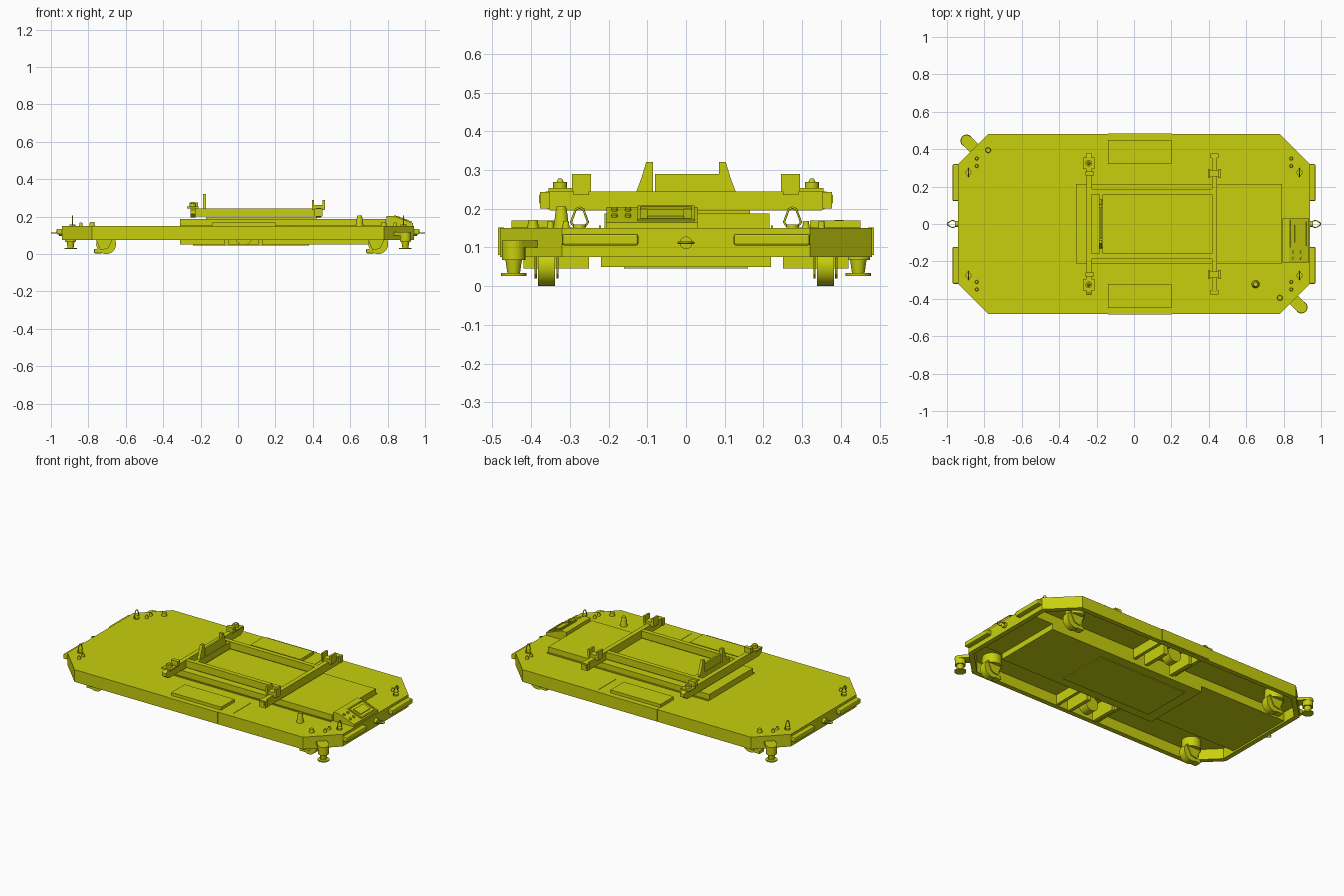
import bpy, bmesh, math
from mathutils import Matrix, Vector

cube = bpy.data.objects.get("Cube")
if cube:
    bpy.data.objects.remove(cube, do_unlink=True)

paint = bpy.data.materials.new("lime_yellow_paint")
paint.use_nodes = True
LIME = (0.58, 0.63, 0.004, 1)
paint.diffuse_color = LIME
paint.node_tree.nodes["Principled BSDF"].inputs["Base Color"].default_value = LIME


def add(name, bm, smooth=False):
    bmesh.ops.recalc_face_normals(bm, faces=bm.faces)
    mesh = bpy.data.meshes.new(name)
    bm.to_mesh(mesh)
    bm.free()
    mesh.materials.append(paint)
    obj = bpy.data.objects.new(name, mesh)
    bpy.context.collection.objects.link(obj)
    if smooth:
        bpy.ops.object.select_all(action='DESELECT')
        obj.select_set(True)
        bpy.context.view_layer.objects.active = obj
        bpy.ops.object.shade_smooth_by_angle()
    return obj


def box(name, x, y, z, bevel=0):
    """Box from (min, max) ranges."""
    bm = bmesh.new()
    bmesh.ops.create_cube(bm, size=1)
    for v in bm.verts:
        for i, r in enumerate((x, y, z)):
            v.co[i] = r[0] if v.co[i] < 0 else r[1]
    if bevel:
        bmesh.ops.bevel(bm, geom=bm.edges[:], offset=bevel, segments=2,
                        profile=0.5, affect='EDGES')
    return add(name, bm)


def prism(name, outline, depth, to3d):
    """Extrude a 2D outline through the range depth; to3d maps (u, v, d)."""
    bm = bmesh.new()
    face = bm.faces.new([bm.verts.new(to3d(u, v, depth[0])) for u, v in outline])
    new = bmesh.ops.extrude_face_region(bm, geom=[face])["geom"]
    shift = Vector(to3d(0, 0, depth[1])) - Vector(to3d(0, 0, depth[0]))
    bmesh.ops.translate(bm, vec=shift, verts=[g for g in new if isinstance(g, bmesh.types.BMVert)])
    return add(name, bm)


def along_z(u, v, d): return (u, v, d)
def along_y(u, v, d): return (u, d, v)
def along_x(u, v, d): return (d, u, v)


def cyl(name, center, r1, depth, r2=None, axis='Z', sides=24):
    bm = bmesh.new()
    bmesh.ops.create_cone(bm, cap_ends=True, segments=sides, radius1=r1,
                          radius2=r1 if r2 is None else r2, depth=depth)
    if axis != 'Z':
        bm.transform(Matrix.Rotation(math.pi / 2, 4, 'X' if axis == 'Y' else 'Y'))
    bm.transform(Matrix.Translation(center))
    return add(name, bm, True)


def wire_loop(name, points, radius):
    curve = bpy.data.curves.new(name, 'CURVE')
    curve.dimensions = '3D'
    curve.bevel_depth = radius
    curve.bevel_resolution = 2
    spline = curve.splines.new('POLY')
    spline.points.add(len(points) - 1)
    for p, co in zip(spline.points, points):
        p.co = (*co, 1)
    spline.use_cyclic_u = True
    curve.materials.append(paint)
    bpy.context.collection.objects.link(bpy.data.objects.new(name, curve))


def octagon(inset):
    a, b, c = 0.94 - inset, 0.48 - inset, 0.16 - inset * 0.58
    return [(a, b - c), (a - c, b), (c - a, b), (-a, b - c),
            (-a, c - b), (c - a, -b), (a - c, -b), (a, c - b)]


# Hollow chassis: top plate and chamfered side wall
prism("top_plate", octagon(0), (0.14, 0.15), along_z)
bm = bmesh.new()
rings = [[bm.verts.new((x, y, z)) for x, y in octagon(i)]
         for i, z in ((0, 0.14), (0, 0.075), (0.03, 0.075), (0.03, 0.14))]
for a, b in zip(rings, rings[1:]):
    for i in range(8):
        j = (i + 1) % 8
        bm.faces.new((a[i], a[j], b[j], b[i]))
add("side_wall", bm)

# Central underbody
box("underbody_channel", (-0.91, 0.91), (-0.22, 0.22), (0.085, 0.14))
box("battery_box", (-0.31, 0.78), (-0.22, 0.22), (0.05, 0.14))
box("battery_cover", (-0.24, 0.38), (-0.16, 0.16), (0.045, 0.05))

# Raised deck and lift base
box("raised_deck", (-0.31, 0.79), (-0.21, 0.215), (0.15, 0.187))
box("lift_base", (-0.17, 0.42), (-0.165, 0.165), (0.187, 0.195))
for s in (-1, 1):
    box("deck_trim", (-0.31, 0.79), (s * 0.222 - 0.003, s * 0.222 + 0.003), (0.15, 0.156))

# Lift frame: long rails and cross rails with sloped ends
for s in (-1, 1):
    box("frame_rail", (-0.24, 0.43), (s * 0.172 - 0.014, s * 0.172 + 0.014), (0.2, 0.243))
rail_profile = [(-0.38, 0.215), (-0.35, 0.195), (0.35, 0.195), (0.38, 0.215),
                (0.38, 0.235), (0.36, 0.245), (-0.36, 0.245), (-0.38, 0.235)]
for x in (-0.24, 0.43):
    prism("cross_rail", rail_profile, (x - 0.014, x + 0.014), along_x)
box("frame_inner_bar", (-0.185, -0.165), (-0.16, 0.16), (0.2, 0.24))

# Stop plate with two tapered uprights
box("stop_plate", (-0.182, -0.17), (-0.08, 0.105), (0.24, 0.29))
for s in (-1, 1):
    prism("stop_upright", [(s * 0.085, 0.24), (s * 0.13, 0.24), (s * 0.115, 0.28),
                           (s * 0.103, 0.32), (s * 0.085, 0.32)][::s], (-0.188, -0.17), along_x)

# Load clamps and support pads on the cross rails
for s in (-1, 1):
    y = s * 0.27
    box("clamp_base", (0.395, 0.465), (y - 0.02, y + 0.02), (0.235, 0.262))
    for x in (0.395, 0.453):
        box("clamp_jaw", (x, x + 0.012), (y - 0.025, y + 0.025), (0.245, 0.29))
    box("rail_end_cap", (0.408, 0.452), (s * 0.365 - 0.012, s * 0.365 + 0.012), (0.2, 0.243))
    box("pad_plate", (-0.272, -0.212), (s * 0.325 - 0.03, s * 0.325 + 0.03), (0.243, 0.253))
    cyl("support_pad", (-0.242, s * 0.325, 0.261), 0.018, 0.016)
    cyl("pad_tip", (-0.242, s * 0.325, 0.273), 0.01, 0.01, 0.005)
    box("rear_guide", (-0.26, -0.215), (y - 0.012, y + 0.012), (0.243, 0.275))

# Sloped control panel with framed screen and buttons
prism("control_panel", [(0.795, 0.14), (0.935, 0.14), (0.935, 0.165), (0.83, 0.204),
                        (0.795, 0.204)], (-0.205, 0.03), along_y)
slope = Vector((0.105, 0, -0.039)).normalized()
normal = Vector((-slope.z, 0, slope.x))
origin = Vector((0.83, 0, 0.204))


def on_panel(u, v, d):
    return origin + slope * u + normal * d + Vector((0, v, 0))


for name, u, v in (("screen_top", (0.005, 0.012), (-0.125, 0.022)),
                   ("screen_bottom", (0.097, 0.104), (-0.125, 0.022)),
                   ("screen_left", (0.005, 0.104), (-0.125, -0.117)),
                   ("screen_right", (0.005, 0.104), (0.014, 0.022)),
                   ("screen", (0.03, 0.08), (-0.1, -0.005))):
    prism(name, [(u[0], v[0]), (u[1], v[0]), (u[1], v[1]), (u[0], v[1])],
          (-0.002, 0.006), on_panel)
for u in (0.025, 0.07):
    for v in (-0.185, -0.15):
        ring = [(u + 0.008 * math.cos(k * math.pi / 6), v + 0.008 * math.sin(k * math.pi / 6))
                for k in range(12)]
        prism("button", ring, (-0.002, 0.007), on_panel)

# Side hatches, side panels and drive units
for s in (-1, 1):
    box("side_hatch", (-0.14, 0.2), sorted((s * 0.32, s * 0.45)), (0.15, 0.169))
    box("side_panel", (-0.14, 0.2), sorted((s * 0.47, s * 0.485)), (0.08, 0.151))
    box("deck_seam", (0.278, 0.282), sorted((s * 0.28, s * 0.45)), (0.15, 0.152))
    for x in (-0.12, 0.17):
        box("cross_beam", (x, x + 0.02), sorted((s * 0.22, s * 0.45)), (0.08, 0.14))
    for x in (-0.06, 0.12):
        box("drive_bracket", (x - 0.012, x + 0.012), sorted((s * 0.25, s * 0.42)), (0.046, 0.14))
    cyl("drive_wheel", (0.03, s * 0.36, 0.092), 0.045, 0.06, axis='Y', sides=32)

# Casters
for x in (-0.705, 0.75):
    for s in (-1, 1):
        y = s * 0.36
        cyl("caster_wheel", (x, y, 0.053), 0.053, 0.044, axis='Y', sides=32)
        cyl("caster_mount", (x - 0.015, y, 0.11), 0.055, 0.06)
        box("caster_foot", (x - 0.065, x - 0.02), (y - 0.022, y + 0.022), (0.004, 0.028), 0.005)
        for t in (-1, 1):
            prism("caster_fork", [(x - 0.06, 0.09), (x - 0.03, 0.02), (x + 0.01, 0.03),
                                  (x + 0.04, 0.09)],
                  (y + t * 0.028 - 0.003, y + t * 0.028 + 0.003), along_y)

# End bumpers, towing eyes, lifting eyes and bolts
for e in (-1, 1):
    cyl("towing_socket", (e * 0.947, 0, 0.112), 0.016, 0.02, axis='X')
    wire_loop("towing_eye", [(e * 0.95, -0.012, 0.112), (e * 0.97, -0.02, 0.112),
                             (e * 0.994, -0.008, 0.112), (e * 0.997, 0, 0.112),
                             (e * 0.994, 0.008, 0.112), (e * 0.97, 0.02, 0.112),
                             (e * 0.95, 0.012, 0.112)], 0.003)
    for s in (-1, 1):
        box("end_bumper", sorted((e * 0.93, e * 0.97)), sorted((s * 0.123, s * 0.32)),
            (0.105, 0.135), 0.006)
        x, y = e * 0.885, s * 0.275
        cyl("lifting_socket", (x, y, 0.154), 0.016, 0.01)
        wire_loop("lifting_eye", [(x, y + dy, z) for dy, z in (
            (-0.012, 0.152), (-0.022, 0.165), (-0.01, 0.198), (0, 0.203),
            (0.01, 0.198), (0.022, 0.165), (0.012, 0.152))], 0.003)
        for dy in (0.31, 0.35):
            cyl("deck_bolt", (e * 0.84, s * dy, 0.158), 0.01, 0.02, 0.007)

# Corner scanners on diagonal arms
for e in (-1, 1):
    cx, cy = e * 0.895, -e * 0.445
    ang = math.atan2(cy, cx + (0 if cx == 0 else -e * 0.45))
    d = Vector((e, -e, 0)).normalized()
    n = Vector((-d.y, d.x, 0))
    c = Vector((cx, cy, 0))
    tip = [c + (d * math.cos(a) + n * math.sin(a)) * 0.031
           for a in [math.pi * (k / 10 - 0.5) for k in range(11)]]
    arm = [c - d * 0.085 - n * 0.031] + tip + [c - d * 0.085 + n * 0.031]
    prism("scanner_arm", [(p.x, p.y) for p in arm], (0.1, 0.118), along_z)
    cyl("scanner_body", (cx, cy, 0.084), 0.03, 0.034)
    cyl("scanner_neck", (cx, cy, 0.052), 0.016, 0.04, 0.022)
    cyl("scanner_base", (cx, cy, 0.03), 0.033, 0.007)
    cyl("signal_lamp", (e * 0.78, -e * 0.395, 0.16), 0.015, 0.022, 0.012)

# Emergency stop post
cyl("stop_post", (0.65, -0.322, 0.165), 0.021, 0.032, 0.016)
cyl("stop_button", (0.65, -0.322, 0.193), 0.017, 0.026, 0.012)
